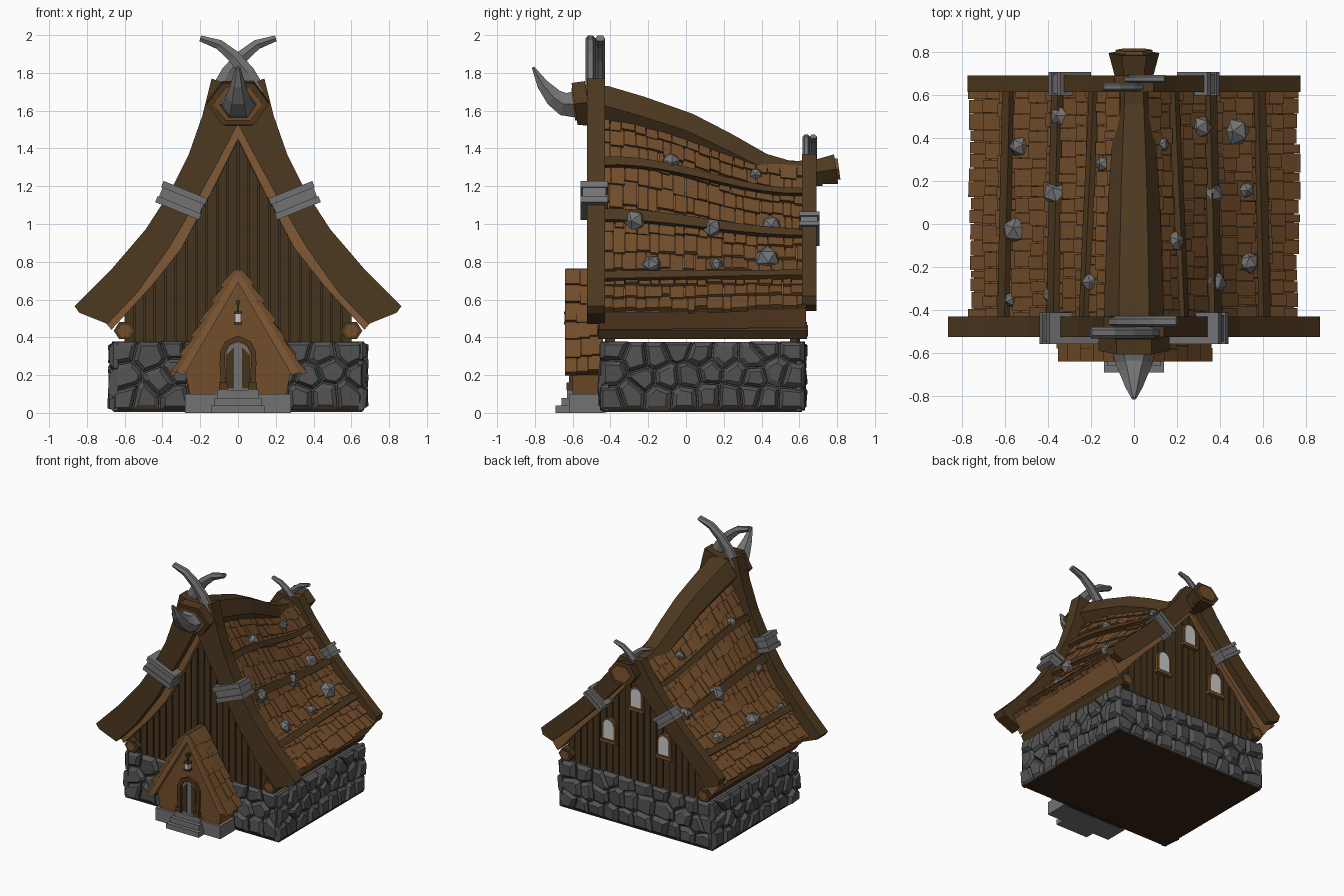
import bpy, bmesh, random
from math import pi, sin, cos, radians
from mathutils import Vector, Matrix

if "Cube" in bpy.data.objects:
    bpy.data.objects.remove(bpy.data.objects["Cube"])

random.seed(4)
R = random.uniform
V = Vector
COL = dict(dark=(.075, .04, .014), wall=(.06, .034, .013), tile=(.17, .075, .024), light=(.22, .1, .035),
           stone=(.085, .085, .088), metal=(.17, .17, .175), glass=(.6, .6, .6), floor=(.04, .018, .007))
MATS = {}
for k, c in COL.items():
    MATS[k] = bpy.data.materials.new(k)
    MATS[k].diffuse_color = (*c, 1)


# ---- helpers: every solid is a list of rings, skinned and capped ----
def make(name, solids, col):
    bm = bmesh.new()
    for rings in solids:
        vs = [[bm.verts.new(p) for p in r] for r in rings]
        n = len(vs[0])
        for a, b in zip(vs, vs[1:]):
            for i in range(n):
                bm.faces.new((a[i], a[(i + 1) % n], b[(i + 1) % n], b[i]))
        bm.faces.new(vs[0][::-1])
        bm.faces.new(vs[-1])
    bmesh.ops.recalc_face_normals(bm, faces=bm.faces)
    me = bpy.data.meshes.new(name)
    bm.to_mesh(me)
    bm.free()
    me.materials.append(MATS[col])
    ob = bpy.data.objects.new(name, me)
    bpy.context.collection.objects.link(ob)
    return ob


def flip(rings):
    return [[V((-p[0], p[1], p[2])) for p in r] for r in rings]


def both(rings):
    return [rings, flip(rings)]


def box(c, s, ang=0, off=(0, 0, 0)):
    m = Matrix.Translation(c) @ Matrix.Rotation(-radians(ang), 4, 'Y') @ Matrix.Translation(off)
    return [[m @ V((x * s[0] / 2, y * s[1] / 2, z * s[2] / 2))
             for x, y in ((-1, -1), (1, -1), (1, 1), (-1, 1))] for z in (-1, 1)]


def extrude(prof, y0, y1):
    return [[V((x, y, z)) for x, z in prof] for y in (y0, y1)]


def tube(path, radii, side, n=6, phase=0):
    path, side, rings = [V(p) for p in path], V(side), []
    for i, p in enumerate(path):
        t = (path[min(i + 1, len(path) - 1)] - path[max(i - 1, 0)]).normalized()
        up, (a, b) = t.cross(side), radii[i]
        rings.append([p + side * a * cos(phase + 2 * pi * k / n) + up * b * sin(phase + 2 * pi * k / n)
                      for k in range(n)])
    return rings


def interp(xs, ys, x):
    i = 0
    while i < len(xs) - 2 and x > xs[i + 1]:
        i += 1
    return ys[i] + (ys[i + 1] - ys[i]) * (x - xs[i]) / (xs[i + 1] - xs[i])


# ---- roof shape: steep front profile easing into a lower back profile ----
Y0, Y1 = -.46, .635
OX = [0, .06, .16, .27, .43, .6, .745]
OF, OB = [1.65, 1.58, 1.4, 1.18, .88, .68, .53], [1.33, 1.3, 1.15, 1.0, .82, .68, .55]
IX = [0, .14, .3, .45, .67]
IF, IB = [1.45, 1.17, .87, .68, .44], [1.2, 1.04, .85, .7, .45]


def ease(v):
    return v * v * (3 - 2 * v)


def blend(xs, f, b, x, v):
    w = ease(v)
    return interp(xs, f, x) * (1 - w) + interp(xs, b, x) * w


def roof(t, v):
    x = interp([i / 5 for i in range(6)], OX[1:], t)
    return V((x, Y0 + (Y1 - Y0) * v, blend(OX, OF, OB, x, v)))


def porch(t, v):
    return V((.01 + .325 * t, -.64 + .2 * v, .755 - .55 * t))


def lift(surf, t, v, h):
    d = surf(t + .01, v) - surf(t - .01, v)
    return surf(t, v) + V((-d.z, 0, d.x)).normalized() * h


def shingles(surf, rows, cols):
    out = []
    for r in range(rows):
        cuts = [0] + [(c + R(-.25, .25)) / cols for c in range(1, cols)] + [1]
        for a, b in zip(cuts, cuts[1:]):
            t0, t1, h = max(0, (r - .2) / rows), (r + 1 + R(-.12, .16)) / rows, R(.022, .034)
            a += .003
            out.append([[lift(surf, t, v, k) for v, k in ((a, lo), (b, lo), (b, hi), (a, hi))]
                        for t, lo, hi in ((t0, -.01, .01), (t1, -.002, h))])
    return out


steps = [i / 10 for i in range(11)]
slab = [[V((x, Y0 + (Y1 - Y0) * v, blend(OX, OF, OB, x, v))) for x in OX] +
        [V((x, Y0 + (Y1 - Y0) * v, blend(IX, IF, IB, x, v))) for x in IX[::-1]] for v in steps]
make('roof_slab', both(slab), 'light')
make('roof_shingles', shingles(roof, 11, 17) + [flip(s) for s in shingles(roof, 11, 17)], 'tile')

# long battens across the shingles
bat = []
for t0, t1 in ((.28, .2), (.5, .48), (.78, .76)):
    bat += both([[lift(roof, t0 + (t1 - t0) * v + d, v, h) for d, h in
                  ((-.02, 0), (.02, 0), (.02, .048), (-.02, .048))] for v in steps])
make('roof_battens', bat, 'dark')

# stone studs (x, y, radius) sitting on the roof
for x, y, r in ((.3, .45, .055), (.46, .43, .07), (.12, .37, .035), (.35, .14, .055), (.51, .16, .04),
                (.17, -.08, .052), (.52, -.18, .053), (.36, -.27, .063), (-.33, .5, .05), (-.52, .36, .05),
                (-.13, .28, .038), (-.35, .14, .063), (-.54, -.03, .063), (-.19, -.27, .045),
                (-.37, -.33, .045), (-.56, -.35, .036)):
    z = blend(OX, OF, OB, abs(x), (y - Y0) / (Y1 - Y0))
    bpy.ops.mesh.primitive_ico_sphere_add(subdivisions=1, radius=r, rotation=(R(0, 3), R(0, 3), R(0, 3)),
                                          location=(x + (.012 if x > 0 else -.012), y, z + .015))
    bpy.context.object.name = 'roof_stud'
    bpy.context.object.data.materials.append(MATS['metal'])

# sagging ridge beam with hexagonal heads
ridge = [(-.56, 1.63, .14), (-.43, 1.625, .14), (-.25, 1.575, .135), (0, 1.495, .125), (.2, 1.4, .115),
         (.4, 1.3, .1), (.55, 1.265, .09), (.72, 1.27, .09)]
make('ridge_beam', [tube([(0, y, z) for y, z, r in ridge], [(r, r * .88) for y, z, r in ridge], (1, 0, 0))], 'dark')
make('ridge_heads', [tube([(0, -.52, 1.645), (0, -.59, 1.635)], [(.165, .13)] * 2, (1, 0, 0)),
                     tube([(0, .69, 1.275), (0, .795, 1.29)], [(.09, .075), (.118, .092)], (1, 0, 0))], 'dark')
make('ridge_head_faces', [tube([(0, .78, 1.288), (0, .81, 1.292)], [(.085, .065)] * 2, (1, 0, 0)),
                          tube([(0, -.58, 1.635), (0, -.597, 1.633)], [(.13, .1)] * 2, (1, 0, 0))], 'tile')
make('front_tusk', [tube([(0, -.57, 1.635), (0, -.65, 1.635), (0, -.7, 1.67), (0, -.76, 1.74), (0, -.81, 1.83)],
                         [(.105, .085), (.085, .07), (.065, .055), (.04, .035), (.012, .008)], (1, 0, 0))], 'metal')

# crossed horns on both gables
horn = [(.11, -.31), (.05, -.2), (-.02, -.115), (-.1, -.05), (-.2, -.017)]
horns = []
for yc, zt, k in ((-.48, 2, 1), (.655, 1.475, .72)):
    for s in (1, -1):
        horns.append(tube([(s * x * k, yc - s * .026 * k, zt + z * k) for x, z in horn],
                          [(.026 * k, w * k) for w in (.05, .046, .039, .03, .018)], (0, 1, 0)))
make('gable_horns', horns, 'metal')

# curved barge boards
front = [(0, 1.72), (.05, 1.74), (.14, 1.77), (.19, 1.57), (.26, 1.37), (.36, 1.17), (.49, .97), (.67, .76),
         (.865, .565), (.84, .53), (.69, .47), (.53, .64), (.36, .88), (.22, 1.12), (.1, 1.34), (0, 1.53)]
back = [(0, 1.36), (.09, 1.37), (.19, 1.22), (.31, 1.07), (.46, .91), (.6, .78), (.775, .62), (.76, .57),
        (.68, .54), (.51, .69), (.35, .85), (.21, 1.0), (0, 1.23)]
make('front_barge_boards', both(extrude(front, -.525, -.43)), 'dark')
make('back_barge_boards', both(extrude(back, .615, .69)), 'dark')

# metal clamps around the boards
clamps = []
for c, ln, d, k, a in (((.3, -.485, 1.125), .25, .125, 1, 22), ((.3, .652, .975), .18, .09, .75, 38)):
    clamps += both(box(c, (ln - .015, d, .06 * k), a))
    for o in (-.043, .043):
        clamps += both(box(c, (ln, d + .02, .035 * k), a, (0, 0, o * k)))
make('board_clamps', clamps, 'metal')

# gable walls of vertical planks
planks = []
for v, y, s in ((0, -.415, -1), (1, .59, 1)):
    for i in range(-11, 11):
        x0, x1 = i * .055 + .004, (i + 1) * .055 - .004
        top = [blend(IX, IF, IB, abs(x), v) + .02 for x in (x1, x0)]
        planks.append(extrude([(x0, .36), (x1, .36), (x1, top[0]), (x0, top[1])], y - s * .04, y + s * R(0, .014)))
make('gable_planks', planks, 'wall')
for nm, v, y in (('front_wall', 0, -.405), ('back_wall', 1, .565)):
    prof = [(x, blend(IX, IF, IB, x, v)) for x in IX[:4] + [.6]] + [(.6, .36), (0, .36)]
    make(nm, both(extrude(prof, y, y + .02)), 'wall')
make('eave_logs', both(tube([(.6, -.465, .435), (.6, .64, .435)], [(.058, .052)] * 2, (1, 0, 0))), 'dark')
make('eave_log_ends', both(tube([(.6, -.47, .435), (.6, .645, .435)], [(.038, .034)] * 2, (1, 0, 0))), 'tile')


# back windows
def arch(w, h, n=6):
    return [(-w, 0), (w, 0)] + [(w * cos(pi * k / n), h - w + w * sin(pi * k / n)) for k in range(n + 1)]


frames, panes = [], []
for x, z in ((0, .94), (.24, .63), (-.24, .63)):
    frames += [extrude([(x + a, z + b) for a, b in arch(.06, .18)], .59, .616), box((x, .61, z), (.14, .04, .025))]
    panes.append(extrude([(x + a, z + .018 + b) for a, b in arch(.044, .147)], .6, .62))
make('window_frames', frames, 'tile')
make('window_panes', panes, 'glass')

# ---- stone base: core plus irregular cell-shaped stones on four walls ----
make('base_core', [box((0, .088, .19), (1.29, 1.015, .36))], 'stone')
make('floor_underside', [box((0, .088, .012), (1.32, 1.05, .012)), box((0, -.5, .008), (.5, .16, .012))], 'floor')


def cell(p, seeds, w, h):
    poly = [V((-w, 0)), V((w, 0)), V((w, h)), V((-w, h))]
    for q in seeds:
        if q is p:
            continue
        n, m, new = (q - p).normalized(), (p + q) / 2, []
        for a, b in zip(poly, poly[1:] + poly[:1]):
            da, db = (a - m).dot(n), (b - m).dot(n)
            if da <= 0:
                new.append(a)
            if da * db < 0:
                new.append(a.lerp(b, da / (da - db)))
        poly = new
    return poly


stones = []
for ang, half, dist, nx in ((0, .67, .42, 10), (pi, .67, .595, 10), (pi / 2, .545, .645, 9), (-pi / 2, .545, .645, 9)):
    rot = Matrix.Rotation(ang, 4, 'Z')
    shift = V((0, .088 if abs(ang) == pi / 2 else 0, 0))
    seeds = [V((-half + 2 * half * (i + .5 + .25 * (j % 2) + R(-.32, .32)) / nx, .37 * (j + .5 + R(-.28, .28)) / 3))
             for i in range(nx) for j in range(3)]
    for p in seeds:
        poly = cell(p, seeds, half, .37)
        if len(poly) < 3:
            continue
        c = sum(poly, V((0, 0))) / len(poly)
        d, tx, tz = R(.03, .042), R(-.12, .12), R(-.12, .12)
        rings = []
        for k, dep in ((.95, -.01), (.93, .014), (R(.55, .72), d)):
            pts = [(c + (q - c) * k) for q in poly]
            tilt = dep == d
            rings.append([shift + rot @ V((q.x, -dist - dep - tilt * (tx * (q.x - c.x) + tz * (q.y - c.y)), q.y + .01))
                          for q in pts])
        stones.append(rings)
make('base_stones', stones, 'stone')

# ---- porch ----
make('porch_wall', [extrude([(0, .71), (.28, .23), (.255, .09), (-.255, .09), (-.28, .23)], -.6, -.44)], 'tile')
make('porch_roof', both(extrude([(0, .765), (.325, .215), (.285, .2), (0, .69)], -.637, -.44)), 'light')
make('porch_shingles', shingles(porch, 6, 3) + [flip(s) for s in shingles(porch, 6, 3)], 'tile')
make('porch_plinth', [box((0, -.53, .05), (.56, .18, .1))], 'metal')
make('steps', [box((0, (-.69 + .03 * i - .5) / 2, .02 + .02 * i), (.28 - .03 * i, .19 - .03 * i, .04 + .04 * i))
               for i in range(3)], 'metal')
make('door', [extrude([(x, z + .12) for x, z in arch(.062, .25)], -.59, -.606)], 'metal')
make('door_boards', both(extrude([(.02, .13), (.06, .13), (.06, .31), (.02, .35)], -.6, -.61)), 'wall')
path = [(-.075, .12), (-.083, .26)] + [(-.083 * cos(a), .3 + .095 * sin(a)) for a in (.2, .8, pi / 2, pi - .8, pi - .2)] \
       + [(.083, .26), (.075, .12)]
make('door_frame', [tube([(x, -.605, z) for x, z in path], [(.02, .02)] * len(path), (0, 1, 0), 4, pi / 4)], 'dark')
make('door_post_feet', both(box((.077, -.61, .14), (.045, .045, .04))), 'dark')

# hanging lantern
make('lantern_hook', [box((0, -.61, .585), (.022, .05, .022)), box((0, -.625, .555), (.008, .008, .06)),
                      box((0, -.625, .53), (.044, .044, .012)), box((0, -.625, .475), (.044, .044, .012))], 'wall')
make('lantern_glass', [box((0, -.625, .502), (.034, .034, .045))], 'glass')

for m in bpy.data.materials:
    if m.users and not m.is_grease_pencil:
        m.use_nodes = True
        m.node_tree.nodes["Principled BSDF"].inputs["Base Color"].default_value = m.diffuse_color
